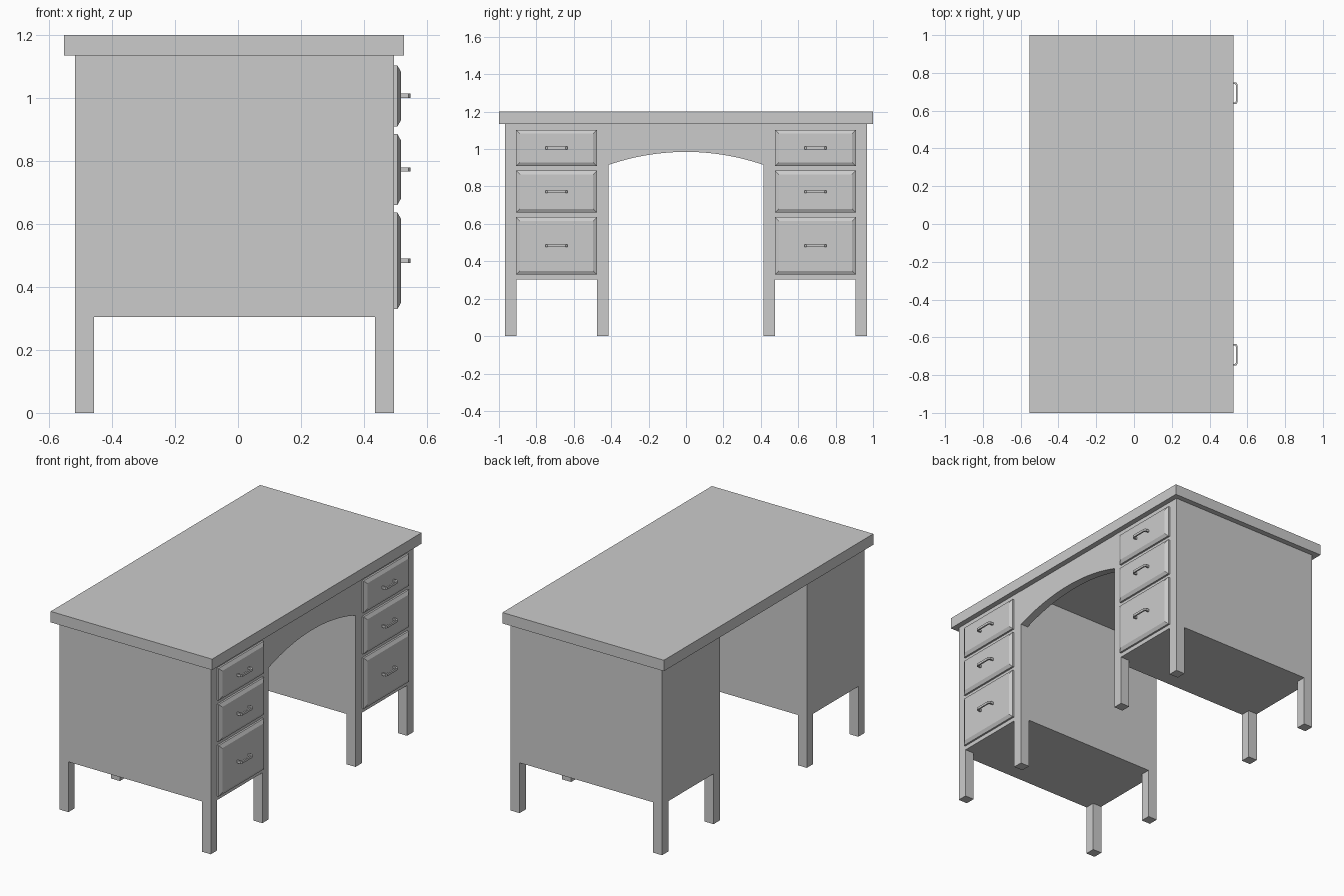
import bpy, bmesh, math

if "Cube" in bpy.data.objects:
    bpy.data.objects.remove(bpy.data.objects["Cube"])

TOP_Z, BODY_Z = 1.134, 0.304
X0, X1 = -0.517, 0.495           # back and front of the pedestals
Y0, Y1, LEG = 0.415, 0.967, 0.06  # inner / outer pedestal sides, leg width


def finish(name, bm):
    bmesh.ops.recalc_face_normals(bm, faces=bm.faces)
    mesh = bpy.data.meshes.new(name)
    bm.to_mesh(mesh)
    bm.free()
    ob = bpy.data.objects.new(name, mesh)
    bpy.context.collection.objects.link(ob)
    return ob


def prism(name, pts, vec):
    """Closed polygon pts extruded along vec."""
    bm = bmesh.new()
    face = bm.faces.new([bm.verts.new(p) for p in pts])
    new = bmesh.ops.extrude_face_region(bm, geom=[face], use_keep_orig=True)["geom"]
    bmesh.ops.translate(bm, verts=[v for v in new if isinstance(v, bmesh.types.BMVert)], vec=vec)
    return finish(name, bm)


def extrude_z(bm, faces, dz):
    new = bmesh.ops.extrude_face_region(bm, geom=faces)["geom"]
    bmesh.ops.translate(bm, verts=[v for v in new if isinstance(v, bmesh.types.BMVert)], vec=(0, 0, dz))


def pedestal(name, s):
    """Cabinet body with four legs drawn out of its floor corners."""
    xs = [X0, X0 + LEG, X1 - LEG, X1]
    ys = [s * y for y in (Y0, Y0 + LEG, Y1 - LEG, Y1)]
    bm = bmesh.new()
    v = [[bm.verts.new((x, y, BODY_Z)) for y in ys] for x in xs]
    f = {(i, j): bm.faces.new((v[i][j], v[i + 1][j], v[i + 1][j + 1], v[i][j + 1]))
         for i in range(3) for j in range(3)}
    new = bmesh.ops.extrude_face_region(bm, geom=list(f.values()), use_keep_orig=True)["geom"]
    bmesh.ops.translate(bm, verts=[g for g in new if isinstance(g, bmesh.types.BMVert)],
                        vec=(0, 0, TOP_Z - BODY_Z))
    for i in (0, 2):
        for j in (0, 2):
            extrude_z(bm, [f[i, j]], -BODY_Z)
    bmesh.ops.recalc_face_normals(bm, faces=bm.faces)
    bmesh.ops.dissolve_limit(bm, angle_limit=0.01, verts=bm.verts, edges=bm.edges)
    return finish(name, bm)


def drawer(name, y0, y1, z0, z1):
    """Raised front: straight lip, then a slope to a smaller flat panel."""
    bm = bmesh.new()
    rings = []
    for x, d in ((X1 - 0.01, 0), (0.506, 0), (0.517, 0.02)):
        rings.append([bm.verts.new((x, y, z)) for y, z in
                      ((y0 + d, z0 + d), (y1 - d, z0 + d), (y1 - d, z1 - d), (y0 + d, z1 - d))])
    for a, b in zip(rings, rings[1:]):
        for k in range(4):
            n = (k + 1) % 4
            bm.faces.new((a[k], a[n], b[n], b[k]))
    bm.faces.new(rings[0])
    bm.faces.new(rings[-1])
    return finish(name, bm)


def handle(name, yc, zc):
    """Flat bow handle with chamfered corners."""
    outer = [(0.515, -0.058), (0.541, -0.058), (0.548, -0.048)]
    inner = [(0.515, -0.048), (0.535, -0.048), (0.539, -0.043)]
    ring = outer + [(x, -y) for x, y in reversed(outer)]
    ring += [(x, -y) for x, y in inner] + list(reversed(inner))
    return prism(name, [(x, yc + y, zc - 0.007) for x, y in ring], (0, 0, 0.014))


# Desk top
prism("desk_top", [(-0.552, -1, TOP_Z), (0.527, -1, TOP_Z), (0.527, 1, TOP_Z), (-0.552, 1, TOP_Z)],
      (0, 0, 1.2 - TOP_Z))

# Pedestals with three drawers each
for side, s in (("left", -1), ("right", 1)):
    pedestal(f"{side}_pedestal", s)
    ya, yb = sorted((s * 0.476, s * 0.908))
    for level, z0, z1 in (("upper", 0.909, 1.103), ("middle", 0.66, 0.885), ("lower", 0.329, 0.636)):
        drawer(f"{side}_{level}_drawer", ya, yb, z0, z1)
        handle(f"{side}_{level}_handle", (ya + yb) / 2, (z0 + z1) / 2)

# Arched apron over the knee space
rise = 0.07
R = (Y0 ** 2 + rise ** 2) / (2 * rise)
a = math.asin(Y0 / R)
N = 24
arc = [(R * math.sin(t), 0.985 - R + R * math.cos(t)) for t in (a - 2 * a * i / N for i in range(N + 1))]
apron_x = X1 - 0.05
prism("arched_apron", [(apron_x, y, z) for y, z in [(-Y0, TOP_Z), (Y0, TOP_Z)] + arc], (0.049, 0, 0))
